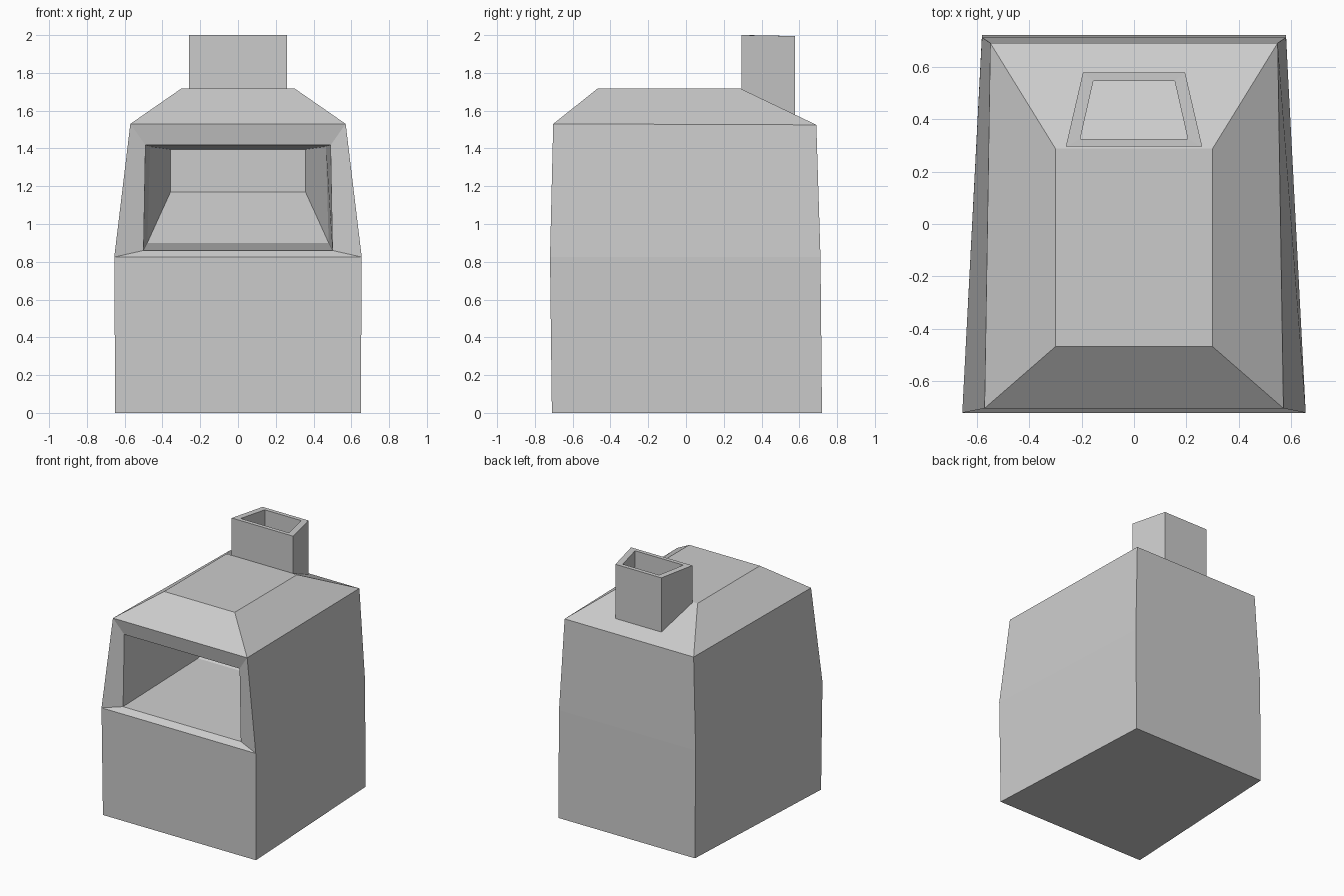
import bpy
import bmesh

cube = bpy.data.objects.get("Cube")
if cube:
    bpy.data.objects.remove(cube, do_unlink=True)

grey = bpy.data.materials.new("plain_grey")
grey.use_nodes = True
colour = (0.6, 0.6, 0.6, 1)
grey.diffuse_color = colour
grey.node_tree.nodes["Principled BSDF"].inputs["Base Color"].default_value = colour


def level(front_x, back_x, front_y, back_y, front_z, back_z=None):
    """Mirrored four-cornered loop lying flat, starting at the front."""
    back_z = front_z if back_z is None else back_z
    return [(-front_x, front_y, front_z), (front_x, front_y, front_z),
            (back_x, back_y, back_z), (-back_x, back_y, back_z)]


def upright(low_x, top_x, low_y, top_y, low_z, top_z):
    """Mirrored four-cornered loop standing up, facing the front."""
    return [(-low_x, low_y, low_z), (low_x, low_y, low_z),
            (top_x, top_y, top_z), (-top_x, top_y, top_z)]


def loft(bm, loops, skip=(), cap_start=False, cap_end=False, closed=False):
    """Join successive loops with quads; skip holds (band, side) gaps."""
    rings = [[bm.verts.new(p) for p in loop] for loop in loops]
    for band in range(len(rings) if closed else len(rings) - 1):
        a, b = rings[band], rings[(band + 1) % len(rings)]
        for side in range(4):
            if (band, side) not in skip:
                n = (side + 1) % 4
                bm.faces.new((a[side], a[n], b[n], b[side]))
    if cap_start:
        bm.faces.new(rings[0][::-1])
    if cap_end:
        bm.faces.new(rings[-1])


def finish(bm, name):
    bmesh.ops.remove_doubles(bm, verts=bm.verts, dist=0.0005)
    bmesh.ops.recalc_face_normals(bm, faces=bm.faces)
    mesh = bpy.data.meshes.new(name)
    bm.to_mesh(mesh)
    bm.free()
    mesh.materials.append(grey)
    obj = bpy.data.objects.new(name, mesh)
    bpy.context.collection.objects.link(obj)


# Body shell with hipped roof, its upper front left open
body = bmesh.new()
loft(body, [
    level(0.65, 0.58, -0.71, 0.72, 0),
    level(0.655, 0.58, -0.72, 0.712, 0.825),
    level(0.57, 0.548, -0.703, 0.69, 1.53, 1.525),
    level(0.30, 0.30, -0.468, 0.288, 1.717),
], skip={(1, 0)}, cap_start=True, cap_end=True)

# Bevelled opening and the chamber behind it
loft(body, [
    upright(0.655, 0.57, -0.72, -0.703, 0.825, 1.53),
    upright(0.50, 0.49, -0.68, -0.68, 0.86, 1.417),
    upright(0.48, 0.465, 0.20, 0.20, 0.90, 1.41),
    upright(0.357, 0.357, 0.58, 0.58, 1.17, 1.395),
], cap_end=True)
finish(body, "oven_body")

# Hollow tapered chimney, sunk a little into the roof
chimney = bmesh.new()
loft(chimney, [
    level(0.26, 0.195, 0.295, 0.577, 1.68, 1.53),
    level(0.26, 0.195, 0.295, 0.577, 2.0, 1.995),
    level(0.205, 0.155, 0.325, 0.546, 2.0, 1.995),
    level(0.205, 0.155, 0.325, 0.546, 1.66, 1.53),
], closed=True)
finish(chimney, "chimney")
